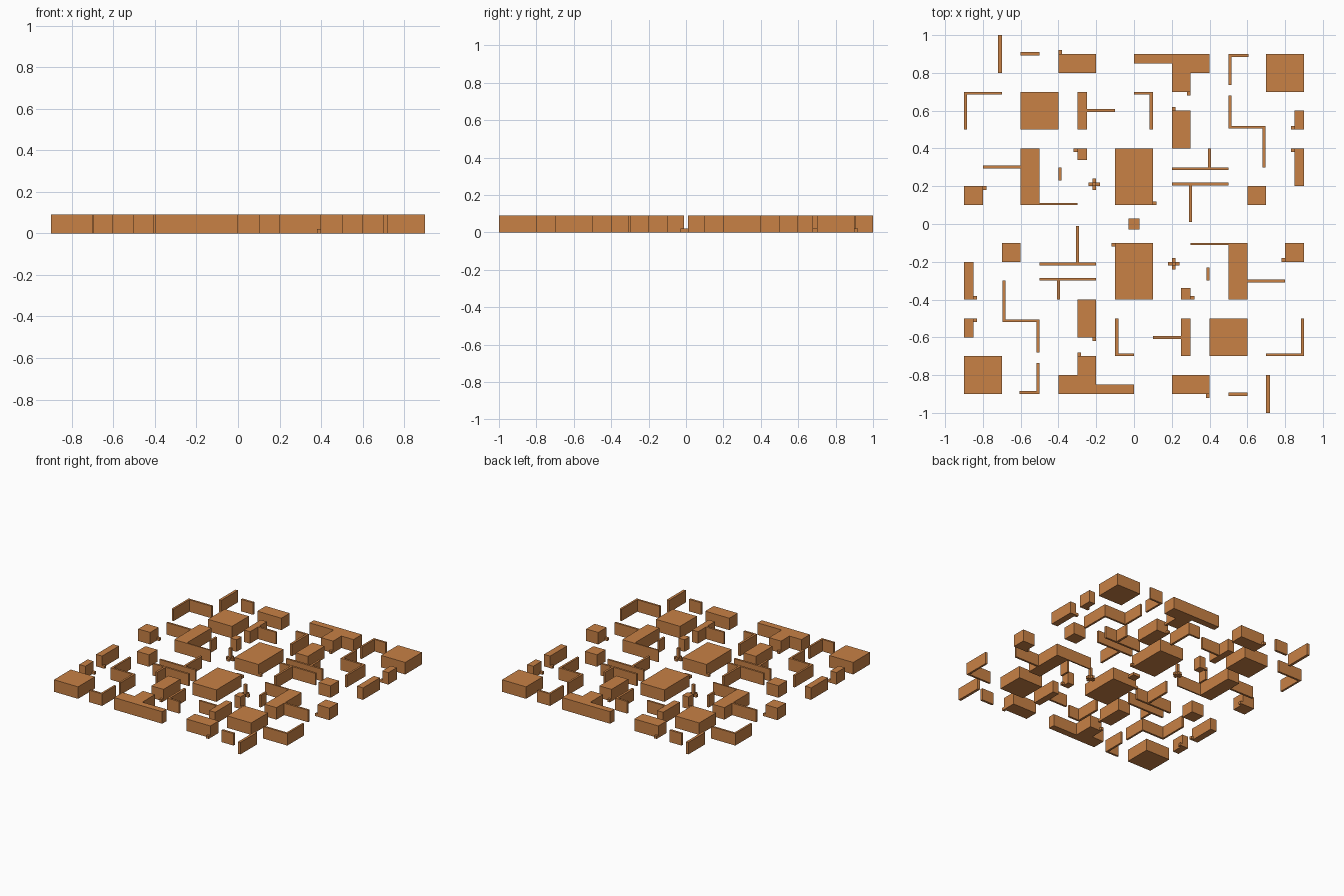
import bpy, bmesh

H = 0.09      # wall height
LOW = 0.02    # height of the small stubs

mat = bpy.data.materials.new("clay")
mat.diffuse_color = (0.58, 0.22, 0.06, 1)


def prism(name, outline, h=H, pair=True):
    """Extrude a floor outline; also add its copy turned 180 degrees about the centre."""
    for s in ((1, -1) if pair else (1,)):
        bm = bmesh.new()
        face = bm.faces.new([bm.verts.new((s * x, s * y, 0)) for x, y in outline])
        ext = bmesh.ops.extrude_face_region(bm, geom=[face], use_keep_orig=True)
        top = [v for v in ext["geom"] if isinstance(v, bmesh.types.BMVert)]
        bmesh.ops.translate(bm, verts=top, vec=(0, 0, h))
        bmesh.ops.recalc_face_normals(bm, faces=bm.faces)
        me = bpy.data.meshes.new(name)
        bm.to_mesh(me)
        bm.free()
        me.materials.append(mat)
        bpy.context.collection.objects.link(bpy.data.objects.new(name, me))


def rect(name, x0, x1, y0, y1, h=H, pair=True):
    prism(name, [(x0, y0), (x1, y0), (x1, y1), (x0, y1)], h, pair)


# Solid blocks
for r in [(0.7, 0.9, 0.7, 0.9), (-0.6, -0.4, 0.5, 0.7), (-0.1, 0.1, 0.1, 0.4),
          (-0.4, -0.2, 0.8, 0.9), (0.2, 0.3, 0.4, 0.6), (-0.9, -0.8, 0.1, 0.2),
          (0.6, 0.7, 0.1, 0.2), (0.85, 0.9, 0.5, 0.6), (0.85, 0.9, 0.2, 0.4),
          (-0.3, -0.25, 0.34, 0.4)]:
    rect("block", *r)

# Free-standing thin walls
for r in [(-0.72, -0.70, 0.8, 1.0), (-0.6, -0.5, 0.893, 0.91),
          (-0.4, -0.385, 0.23, 0.30)]:
    rect("thin_wall", *r)

# Low stubs, given by their lower left corner
for x, y in [(-0.4, 0.9), (0.28, 0.68), (0.2, 0.6), (0.83, 0.5), (0.83, 0.38),
             (-0.32, 0.38), (0.1, 0.1), (-0.8, 0.18)]:
    rect("low_stub", x, x + 0.02, y, y + 0.02, LOW)

# Stepped block
prism("stepped_block", [(0, 0.85), (0.2, 0.85), (0.2, 0.7), (0.3, 0.7), (0.3, 0.8),
                        (0.4, 0.8), (0.4, 0.9), (0, 0.9)])

# Corner walls
prism("corner_wall", [(0.5, 0.735), (0.515, 0.735), (0.515, 0.885), (0.607, 0.885),
                      (0.607, 0.9), (0.5, 0.9)])
prism("corner_wall", [(-0.9, 0.5), (-0.885, 0.5), (-0.885, 0.685), (-0.7, 0.685),
                      (-0.7, 0.7), (-0.9, 0.7)])
prism("corner_wall", [(0, 0.685), (0.083, 0.685), (0.083, 0.5), (0.1, 0.5),
                      (0.1, 0.7), (0, 0.7)])

# Zigzag wall
prism("zigzag_wall", [(0.5, 0.505), (0.68, 0.505), (0.68, 0.3), (0.695, 0.3),
                      (0.695, 0.52), (0.515, 0.52), (0.515, 0.68), (0.5, 0.68)])

# Thick walls with thin wings
prism("winged_wall", [(-0.3, 0.5), (-0.25, 0.5), (-0.25, 0.593), (-0.1, 0.593),
                      (-0.1, 0.608), (-0.25, 0.608), (-0.25, 0.7), (-0.3, 0.7)])
prism("winged_wall", [(-0.6, 0.1), (-0.3, 0.1), (-0.3, 0.11), (-0.5, 0.11), (-0.5, 0.4),
                      (-0.6, 0.4), (-0.6, 0.31), (-0.8, 0.31), (-0.8, 0.295), (-0.6, 0.295)])

# T-shaped walls
prism("tee_wall", [(0.2, 0.285), (0.5, 0.285), (0.5, 0.3), (0.408, 0.3), (0.408, 0.4),
                   (0.392, 0.4), (0.392, 0.3), (0.2, 0.3)])
prism("tee_wall", [(0.2, 0.205), (0.292, 0.205), (0.292, 0.01), (0.308, 0.01),
                   (0.308, 0.205), (0.5, 0.205), (0.5, 0.22), (0.2, 0.22)])

# Posts with four low feet
cx, cy, a, b = -0.21, 0.21, 0.01, 0.03
rect("post", cx - a, cx + a, cy - a, cy + a)
rect("post_foot", cx - b, cx - a, cy - a, cy + a, LOW)
rect("post_foot", cx + a, cx + b, cy - a, cy + a, LOW)
rect("post_foot", cx - a, cx + a, cy - b, cy - a, LOW)
rect("post_foot", cx - a, cx + a, cy + a, cy + b, LOW)

# Centre plate
rect("centre_plate", -0.03, 0.03, -0.03, 0.03, LOW, pair=False)
